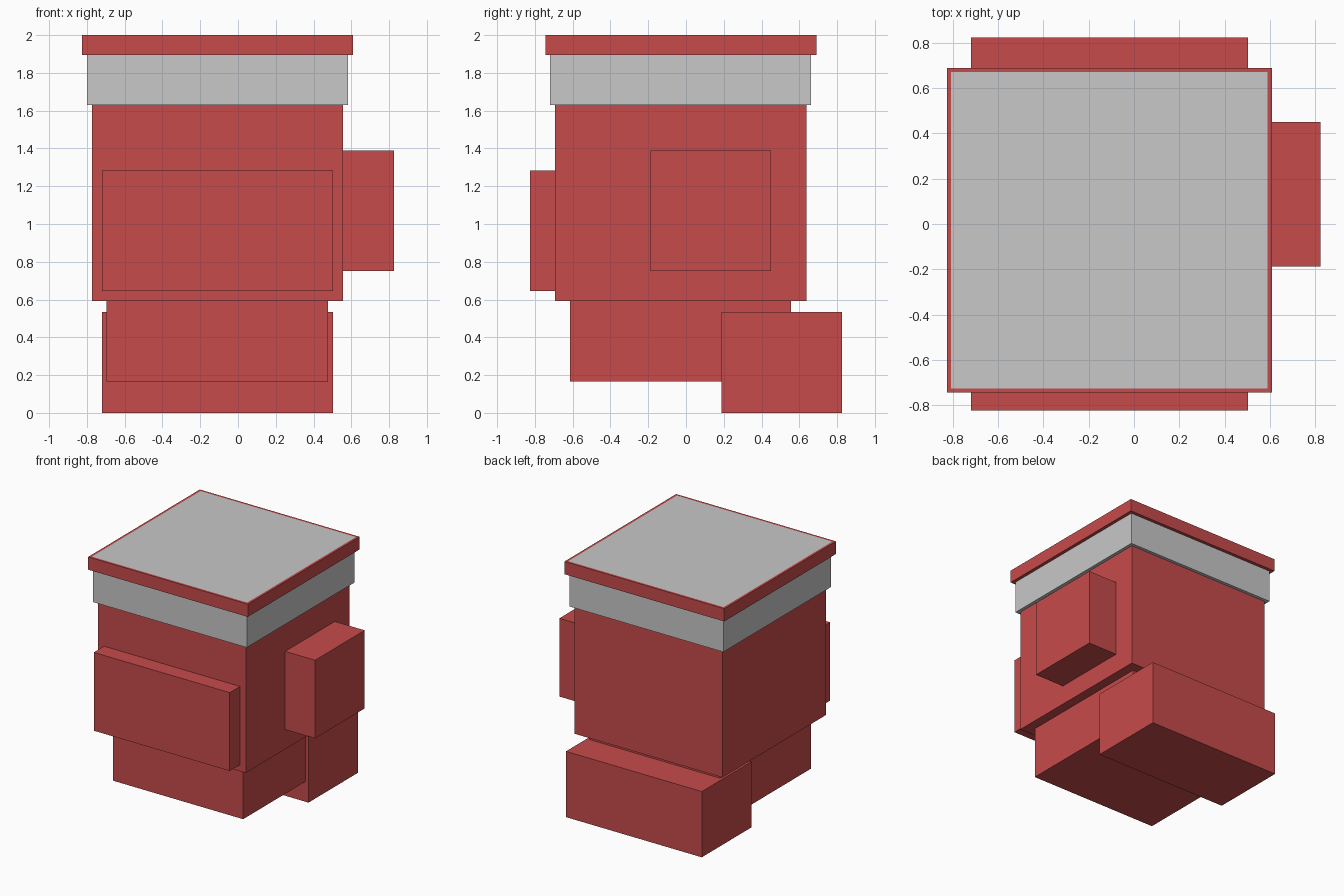
import bpy
import bmesh

old = bpy.data.objects.get("Cube")
if old:
    bpy.data.objects.remove(old, do_unlink=True)


def make_material(name, rgb):
    mat = bpy.data.materials.new(name)
    mat.use_nodes = True
    color = (*rgb, 1.0)
    mat.diffuse_color = color
    mat.node_tree.nodes["Principled BSDF"].inputs["Base Color"].default_value = color
    return mat


red = make_material("brick red", (0.57, 0.07, 0.07))
grey = make_material("light grey", (0.58, 0.58, 0.58))


def box(name, mat, xs, ys, zs, top_mat=None, border=0.0):
    """Box between limits; optionally an inset top panel in a second colour."""
    bm = bmesh.new()
    bmesh.ops.create_cube(bm, size=1)
    for v in bm.verts:
        v.co = [lim[0] if c < 0 else lim[1] for c, lim in zip(v.co, (xs, ys, zs))]
    bm.normal_update()
    if top_mat:
        top = [f for f in bm.faces if f.normal.z > 0.9]
        bmesh.ops.inset_region(bm, faces=top, thickness=border)
        for f in top:
            f.material_index = 1
    mesh = bpy.data.meshes.new(name)
    bm.to_mesh(mesh)
    bm.free()
    mesh.materials.append(mat)
    if top_mat:
        mesh.materials.append(top_mat)
    obj = bpy.data.objects.new(name, mesh)
    bpy.context.collection.objects.link(obj)
    return obj


# Main stack
box("lower_base", red, (-0.695, 0.477), (-0.615, 0.557), (0.165, 0.592))
box("main_body", red, (-0.774, 0.556), (-0.693, 0.637), (0.592, 1.63))
box("grey_band", grey, (-0.80, 0.583), (-0.72, 0.663), (1.63, 1.896))

# Overhanging lid with grey top panel
box("lid", red, (-0.827, 0.61), (-0.745, 0.69), (1.896, 2.0), grey, 0.027)

# Attached blocks
box("front_panel", red, (-0.72, 0.503), (-0.825, -0.693), (0.645, 1.282))
box("left_side_block", red, (0.556, 0.825), (-0.187, 0.45), (0.752, 1.388))
box("rear_foot", red, (-0.72, 0.503), (0.188, 0.825), (0.0, 0.535))
